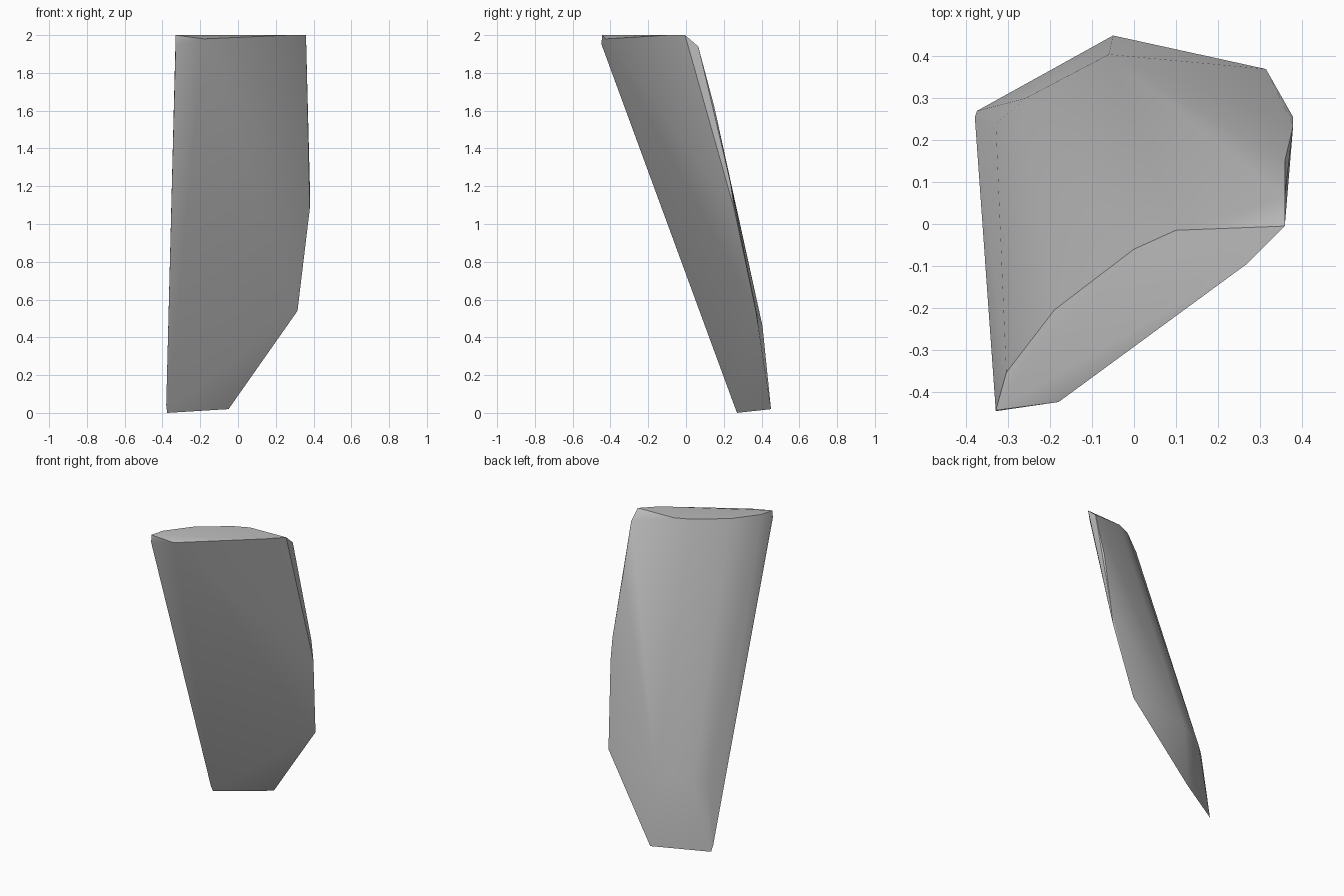
import bpy
import bmesh
from math import radians

cube = bpy.data.objects.get("Cube")
if cube:
    bpy.data.objects.remove(cube)

# Stone colour
stone = bpy.data.materials.new("stone grey")
stone.use_nodes = True
grey = (0.5, 0.5, 0.5, 1)
stone.diffuse_color = grey
stone.node_tree.nodes["Principled BSDF"].inputs["Base Color"].default_value = grey

# Corners of the leaning slab, grouped by region
top_rim = [(-.33, -.445, 2), (-.305, -.355, 2), (-.19, -.205, 2), (0, -.06, 2),
           (.1, -.015, 2), (.36, -.005, 2), (.27, -.095, 2), (-.18, -.425, 1.98)]
shoulders = [(-.33, -.447, 1.95), (.36, .065, 1.94), (.36, .15, 1.62)]
right_edge = [(.38, .255, 1.08), (.38, .235, 1.22), (.315, .37, .54)]
back_facet = [(-.33, .24, .44), (-.26, .3, .45), (-.06, .405, .46)]
tip = [(-.38, .255, .04), (-.375, .27, 0), (-.05, .45, .02)]

# Wrap the corners in a convex faceted skin
bm = bmesh.new()
for corner in top_rim + shoulders + right_edge + back_facet + tip:
    bm.verts.new(corner)
bmesh.ops.convex_hull(bm, input=bm.verts[:])
bmesh.ops.dissolve_limit(bm, angle_limit=radians(1), verts=bm.verts[:], edges=bm.edges[:])
bmesh.ops.recalc_face_normals(bm, faces=bm.faces[:])
mesh = bpy.data.meshes.new("stone_slab")
bm.to_mesh(mesh)
bm.free()
mesh.materials.append(stone)

slab = bpy.data.objects.new("stone_slab", mesh)
bpy.context.collection.objects.link(slab)

# Soft ridges, crisp rims
bpy.ops.object.select_all(action="DESELECT")
slab.select_set(True)
bpy.context.view_layer.objects.active = slab
bpy.ops.object.shade_smooth_by_angle(angle=radians(35))
